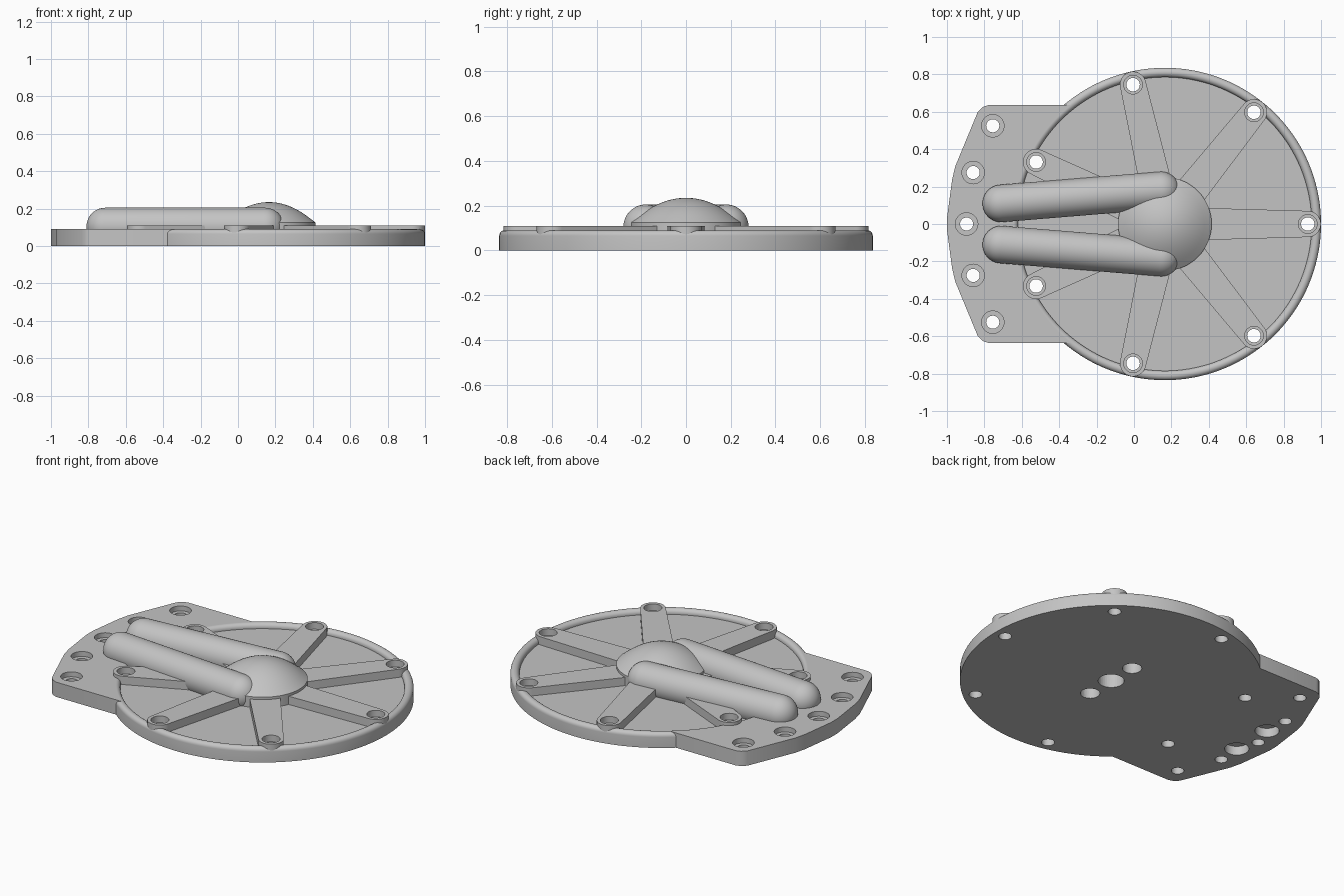
import bpy, bmesh, math
from mathutils import Matrix, Vector

if "Cube" in bpy.data.objects:
    bpy.data.objects.remove(bpy.data.objects["Cube"], do_unlink=True)

CX = 0.165          # disc centre
RIM = 0.835         # disc radius
BOLT_R = 0.764      # bolt circle radius
FLOOR, TOP, SPOKE_TOP = 0.06, 0.09, 0.11

grey = bpy.data.materials.new("plain_grey")
grey.use_nodes = True
grey.diffuse_color = (0.55, 0.55, 0.55, 1)
grey.node_tree.nodes["Principled BSDF"].inputs["Base Color"].default_value = (0.55, 0.55, 0.55, 1)


def arc(x, y, r, a0, a1, n):
    steps = [math.radians(a0 + (a1 - a0) * i / n) for i in range(n + 1)]
    return [(x + r * math.cos(a), y + r * math.sin(a)) for a in steps]


def add_lathe(bm, profile, matrix=Matrix(), steps=48):
    """Revolve an (r, z) profile that starts and ends on the axis."""
    part = bmesh.new()
    verts = [part.verts.new((r, 0, z)) for r, z in profile]
    edges = [part.edges.new(pair) for pair in zip(verts, verts[1:])]
    bmesh.ops.spin(part, geom=verts + edges, cent=(0, 0, 0), axis=(0, 0, 1),
                   angle=math.tau, steps=steps)
    bmesh.ops.remove_doubles(part, verts=part.verts, dist=1e-5)
    bmesh.ops.transform(part, matrix=matrix, verts=part.verts)
    merge(bm, part)


def add_prism(bm, outline, z0, z1, matrix=Matrix()):
    part = bmesh.new()
    face = part.faces.new([part.verts.new((x, y, z0)) for x, y in outline])
    out = bmesh.ops.extrude_face_region(part, geom=[face])
    top = [g for g in out["geom"] if isinstance(g, bmesh.types.BMVert)]
    bmesh.ops.translate(part, verts=top, vec=(0, 0, z1 - z0))
    bmesh.ops.transform(part, matrix=matrix, verts=part.verts)
    merge(bm, part)


def merge(bm, part):
    bmesh.ops.recalc_face_normals(part, faces=part.faces)
    mesh = bpy.data.meshes.new("part")
    part.to_mesh(mesh)
    part.free()
    bm.from_mesh(mesh)
    bpy.data.meshes.remove(mesh)


def make_object(name, bm):
    mesh = bpy.data.meshes.new(name)
    bm.to_mesh(mesh)
    bm.free()
    mesh.materials.append(grey)
    obj = bpy.data.objects.new(name, mesh)
    bpy.context.collection.objects.link(obj)
    return obj


def at(x, y):
    return Matrix.Translation((x, y, 0))


parts = []

# Round base with a recessed floor and a rounded rim bead
bm = bmesh.new()
bead = arc(RIM - 0.025, TOP - 0.025, 0.025, 0, 180, 12)
add_lathe(bm, [(0, 0), (RIM, 0)] + bead + [(RIM - 0.05, FLOOR), (0, FLOOR)], at(CX, 0), 144)
parts.append(make_object("round_base", bm))

# Mounting plate wrapped around one side of the base
bm = bmesh.new()
half = [(-0.78, 0.635), (-0.81, 0.625), (-0.835, 0.6), (-0.955, 0.31), (-0.972, 0.24)]
a = math.degrees(math.asin(0.635 / 0.81))
outline = half + [(-1, 0.03), (-1, -0.03)] + [(x, -y) for x, y in reversed(half)]
outline += arc(CX, 0, 0.81, 180 + a, 180 - a, 48)
add_prism(bm, outline, 0, TOP)
parts.append(make_object("mounting_plate", bm))

# Seven spokes, each ending in a round bolt boss
spoke_angles = [i * math.tau / 7 for i in range(7)]
for i, angle in enumerate(spoke_angles):
    bm = bmesh.new()
    shape = [(0.2, 0.086), (0.2, -0.086)] + arc(BOLT_R, 0, 0.07, -90, 90, 24)
    add_prism(bm, shape, 0.045, SPOKE_TOP, at(CX, 0) @ Matrix.Rotation(angle, 4, "Z"))
    parts.append(make_object(f"spoke_{i + 1}", bm))

# Central domed hub with a flared skirt
bm = bmesh.new()
cap = [(0.21 * t, 0.235 - 0.079 * t * t) for t in [i / 10 for i in range(11)]]
add_lathe(bm, [(0, 0.045), (0.25, 0.045), (0.25, 0.125)] + cap[::-1], at(CX, 0), 96)
parts.append(make_object("hub_dome", bm))

# Two round-ended tubes running from the hub to the plate
for name, side in (("left_tube", 1), ("right_tube", -1)):
    start = Vector((-0.71, 0.11 * side, 0.105))
    end = Vector((0.145, 0.18 * side, 0.105))
    length = (end - start).length
    profile = arc(0, 0, 0.1, -90, 0, 12) + arc(0, length, 0.1, 0, 90, 12)
    turn = (end - start).to_track_quat("Z", "Y").to_matrix().to_4x4()
    bm = bmesh.new()
    add_lathe(bm, [(abs(r) if abs(r) > 1e-6 else 0, z) for r, z in profile],
              Matrix.Translation(start) @ turn, 48)
    parts.append(make_object(name, bm))

# Cutter: counterbored bolt holes and blind holes underneath
def bolt_hole(bm, x, y, r, bore, step, top):
    add_lathe(bm, [(0, -0.02), (r, -0.02), (r, step), (bore, step), (bore, top), (0, top)], at(x, y), 32)


def blind_hole(bm, x, y, r, depth):
    add_lathe(bm, [(0, -0.02), (r, -0.02), (r, depth), (0, depth)], at(x, y), 32)


bm = bmesh.new()
for angle in spoke_angles:
    bolt_hole(bm, CX + BOLT_R * math.cos(angle), BOLT_R * math.sin(angle), 0.036, 0.05, 0.07, 0.15)
for x, y in [(-0.895, 0), (-0.86, 0.275), (-0.86, -0.275), (-0.755, 0.525), (-0.755, -0.525)]:
    bolt_hole(bm, x, y, 0.035, 0.06, 0.06, 0.12)
blind_hole(bm, CX, 0, 0.072, 0.1)
for side in (1, -1):
    blind_hole(bm, CX, 0.18 * side, 0.054, 0.1)
    blind_hole(bm, -0.85, 0.13 * side, 0.067, 0.055)
cutter = make_object("hole_cutter", bm)
cutter.hide_render = True

# Cut the holes, then shade smoothly with sharp edges kept
for obj in parts:
    mod = obj.modifiers.new("holes", "BOOLEAN")
    mod.operation = "DIFFERENCE"
    mod.solver = "EXACT"
    mod.object = cutter
depsgraph = bpy.context.evaluated_depsgraph_get()
cut = [bpy.data.meshes.new_from_object(o.evaluated_get(depsgraph)) for o in parts]
for obj, mesh in zip(parts, cut):
    obj.modifiers.clear()
    obj.data = mesh
bpy.data.objects.remove(cutter, do_unlink=True)

bpy.ops.object.select_all(action="DESELECT")
for obj in parts:
    obj.select_set(True)
bpy.context.view_layer.objects.active = parts[0]
bpy.ops.object.shade_smooth_by_angle(angle=math.radians(30))
